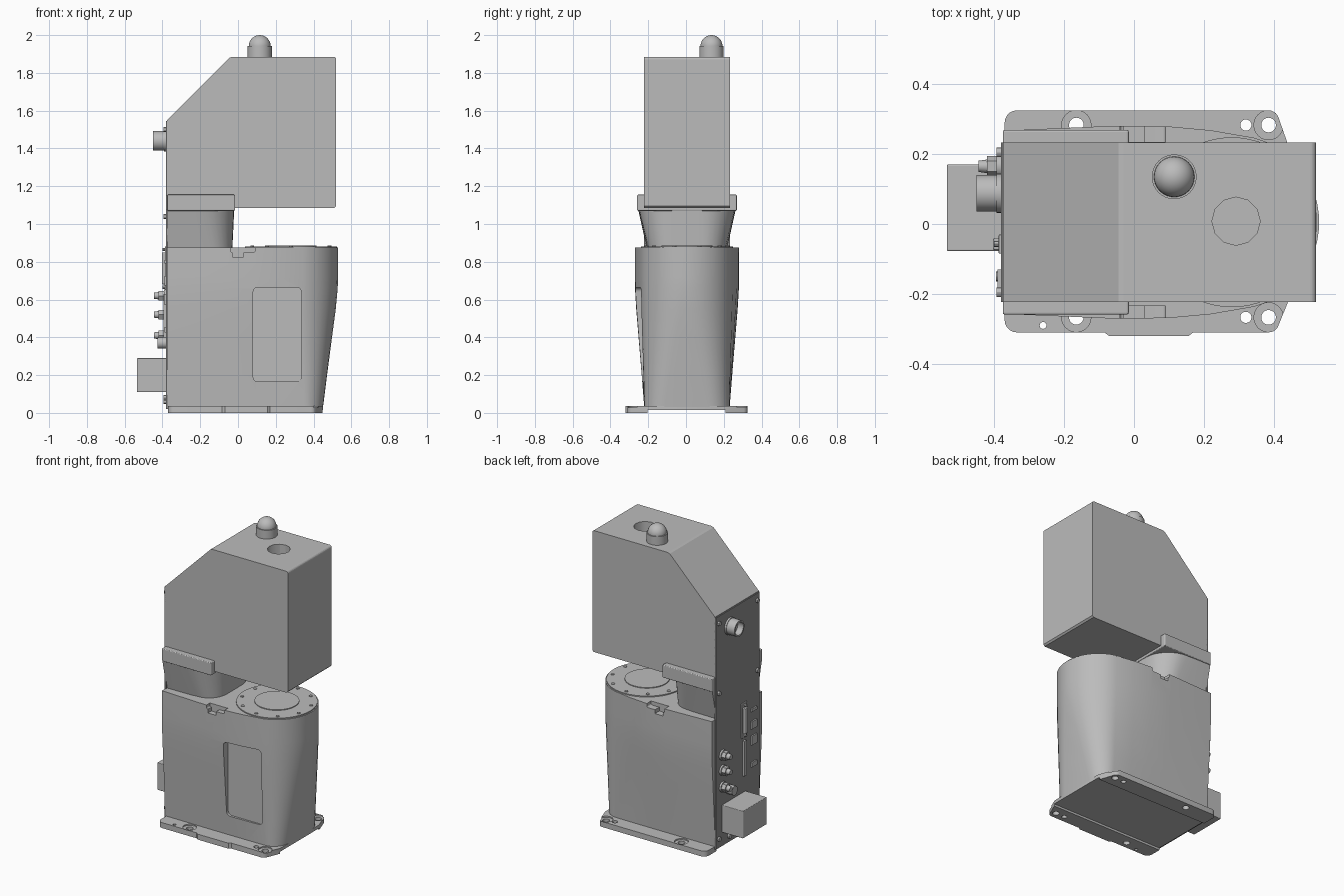
import bpy
import bmesh
from math import sin, cos, pi, radians
from mathutils import Matrix, Vector

if "Cube" in bpy.data.objects:
    bpy.data.objects.remove(bpy.data.objects["Cube"], do_unlink=True)

CY = 0.005  # centre line of the machine in y


def material(name, v):
    m = bpy.data.materials.new(name)
    m.use_nodes = True
    m.diffuse_color = (v, v, v, 1)
    m.node_tree.nodes["Principled BSDF"].inputs["Base Color"].default_value = (v, v, v, 1)
    return m


GREY = material("light grey", 0.5)
DARK = material("dark grey", 0.28)


def finish(name, bm, mat=GREY):
    bmesh.ops.recalc_face_normals(bm, faces=bm.faces[:])
    me = bpy.data.meshes.new(name)
    bm.to_mesh(me)
    bm.free()
    me.materials.append(mat)
    ob = bpy.data.objects.new(name, me)
    bpy.context.collection.objects.link(ob)
    return ob


def activate(ob):
    bpy.ops.object.select_all(action="DESELECT")
    ob.select_set(True)
    bpy.context.view_layer.objects.active = ob


def smooth(ob, angle=30):
    activate(ob)
    bpy.ops.object.shade_smooth_by_angle(angle=radians(angle))
    return ob


def loft(name, rings, mat=GREY):
    """Skin a stack of rings with equal point counts and cap both ends."""
    bm = bmesh.new()
    vs = [[bm.verts.new(p) for p in ring] for ring in rings]
    n = len(vs[0])
    for a, b in zip(vs, vs[1:]):
        for i in range(n):
            j = (i + 1) % n
            bm.faces.new((a[i], a[j], b[j], b[i]))
    bm.faces.new(vs[0])
    bm.faces.new(vs[-1])
    return finish(name, bm, mat)


def box(name, x, y, z, mat=GREY, bevel=0, axis=None):
    """Box from min/max pairs; bevel all edges or only those along an axis."""
    bm = bmesh.new()
    bmesh.ops.create_cube(bm, size=1)
    for v in bm.verts:
        v.co = Vector([p[0] + (c + 0.5) * (p[1] - p[0]) for c, p in zip(v.co, (x, y, z))])
    if bevel:
        edges = [e for e in bm.edges if axis is None
                 or abs((e.verts[0].co - e.verts[1].co).normalized()[axis]) > 0.9]
        bmesh.ops.bevel(bm, geom=edges, offset=bevel, segments=4, profile=0.5, affect="EDGES")
    return finish(name, bm, mat)


def rod(name, start, length, r, axis="Z", sides=32, mat=GREY, r2=None):
    """Cylinder from a start point; axis X runs towards -x."""
    bm = bmesh.new()
    bmesh.ops.create_cone(bm, cap_ends=True, segments=sides, radius1=r,
                          radius2=r if r2 is None else r2, depth=length,
                          matrix=Matrix.Translation((0, 0, length / 2)))
    if axis == "X":
        bm.transform(Matrix.Rotation(-pi / 2, 4, "Y"))
    bm.transform(Matrix.Translation(start))
    return smooth(finish(name, bm, mat))


def cut(ob, cutters):
    for c in cutters:
        c.hide_render = True
        m = ob.modifiers.new("cut", "BOOLEAN")
        m.operation, m.solver, m.object = "DIFFERENCE", "EXACT", c
        activate(ob)
        bpy.ops.object.modifier_apply(modifier=m.name)
        bpy.data.objects.remove(c, do_unlink=True)
    return ob


def mirrored(half):
    return half + [(x, -y) for x, y in reversed(half)]


def corner(cx, cy, rx, ry, a0=90, a1=0, n=8):
    return [(cx + rx * cos(radians(a0 + (a1 - a0) * i / n)),
             cy + ry * sin(radians(a0 + (a1 - a0) * i / n))) for i in range(n + 1)]


def at(outline, z):
    return [(x, y + CY, z) for x, y in outline]


def mix(a, b, t):
    return [(p[0] + (q[0] - p[0]) * t, p[1] + (q[1] - p[1]) * t) for p, q in zip(a, b)]


# Tapered lower body: rounded rectangle at the foot, round nose at the top
foot = mirrored([(-0.375, 0.224), (-0.05, 0.226), (0.1, 0.226), (0.22, 0.226)]
                + corner(0.35, 0.115, 0.1, 0.11))
head = mirrored([(-0.375, 0.262), (-0.05, 0.276), (0.1, 0.274), (0.22, 0.263)]
                + corner(0.28, 0, 0.25, 0.25, 75, 4))
levels = [(0.03, 0), (0.2, 0.27), (0.4, 0.6), (0.55, 0.85), (0.66, 0.98), (0.72, 1), (0.875, 1)]
body = loft("lower_body", [at(mix(foot, head, t), z) for z, t in levels])
cutters = [box("pocket_cutter", (0.08, 0.335), (-0.4, -0.216), (0.165, 0.665),
               bevel=0.025, axis=1)]
for s in (-1, 1):
    ys = sorted((s * 0.235, s * 0.4))
    cutters.append(box("notch_cutter", (-0.04, 0.09), ys, (0.85, 1), bevel=0.01, axis=1))
    cutters.append(box("notch_step_cutter", (-0.03, 0.03), ys, (0.825, 1)))
smooth(cut(body, cutters))

# Round joint cover on the body, with a raised hub and a screw ring
rod("joint_cover", (0.28, CY, 0.87), 0.012, 0.243, sides=64)
rod("joint_hub", (0.28, CY, 0.88), 0.007, 0.134, sides=48)
for i in range(10):
    a = 2 * pi * (i + 0.5) / 10
    rod("cover_screw", (0.28 + 0.215 * cos(a), CY + 0.215 * sin(a), 0.88), 0.006, 0.011, sides=10)

# Flared neck and the bracket holding the upper housing
neck_low = mirrored([(-0.375, 0.212), (-0.2, 0.21)] + corner(-0.15, 0.08, 0.12, 0.125))
neck_high = mirrored([(-0.375, 0.258), (-0.28, 0.258)] + corner(-0.2, 0.08, 0.18, 0.175))
smooth(loft("neck", [at(neck_low, 0.87), at(neck_high, 1.075)]))
box("bracket", (-0.375, -0.015), (-0.259, 0.269), (1.07, 1.155), bevel=0.006)

# Upper housing with a sloped rear and a round opening in the roof
side = ([(-0.375, 1.085), (0.51, 1.085), (0.52, 1.095)]
        + corner(0.505, 1.87, 0.015, 0.015, 0, 90, 4) + [(-0.03, 1.885), (-0.045, 1.88), (-0.375, 1.55)])
housing = loft("upper_housing", [[(x, y, z) for x, z in side] for y in (-0.223, 0.233)])
cut(housing, [rod("opening_cutter", (0.292, 0.008, 1.6), 0.5, 0.069, sides=12)])

# Signal lamp
rod("lamp_base", (0.115, 0.135, 1.88), 0.062, 0.064)
bm = bmesh.new()
bmesh.ops.create_uvsphere(bm, u_segments=32, v_segments=16, radius=0.058,
                          matrix=Matrix.Translation((0.115, 0.135, 1.942)))
smooth(finish("lamp_dome", bm))

# Mounting plate with chamfered nose, front lip, underside groove and bolt holes
plate = (corner(-0.335, 0.29, 0.035, 0.035, 180, 90, 5)
         + corner(0.385, 0.295, 0.03, 0.03, 90, 20, 5) + [(0.45, 0.2), (0.45, -0.2)]
         + corner(0.385, -0.28, 0.03, 0.03, -20, -90, 5)
         + [(0.17, -0.31), (0.155, -0.321), (-0.07, -0.321), (-0.085, -0.31)]
         + corner(-0.335, -0.275, 0.035, 0.035, -90, -180, 5))
base = loft("mounting_plate", [[(x, y, z) for x, y in plate] for z in (0, 0.036)])
cutters = [box("groove_cutter", (-1, 1), (-0.205, 0.21), (-0.1, 0.014)),
           rod("pin_cutter", (-0.26, -0.29, -0.1), 0.3, 0.01, sides=12)]
for y in (0.283, -0.267):
    for x, r in ((-0.165, 0.021), (0.385, 0.021), (0.32, 0.016)):
        cutters.append(rod("hole_cutter", (x, y, -0.1), 0.3, r, sides=20))
    for x in (-0.165, 0.385):
        cutters.append(rod("seat_cutter", (x, y, 0.028), 0.1, 0.042, sides=24))
smooth(cut(base, cutters))

# Rear panel with its corner screws
BACK = -0.381
box("rear_panel", (BACK, -0.37), (-0.223, 0.233), (0.02, 1.545), DARK)
for y in (-0.195, 0.205):
    for z in (0.08, 1.04, 1.5):
        rod("panel_screw", (BACK, y, z), 0.013, 0.014, "X", 12)

# Large round socket: collar, barrel and rim
rod("socket_collar", (BACK, 0.088, 1.44), 0.012, 0.056, "X")
barrel = rod("socket_barrel", (BACK, 0.088, 1.44), 0.07, 0.052, "X")
smooth(cut(barrel, [rod("bore_cutter", (-0.41, 0.088, 1.44), 0.1, 0.042, "X")]))

# Three small hose fittings with hexagonal nuts
for z in (0.62, 0.52, 0.41):
    rod("fitting_flange", (BACK, 0.165, z), 0.012, 0.034, "X")
    rod("fitting_nut", (-0.39, 0.165, z), 0.03, 0.03, "X", 6)
    rod("fitting_tip", (-0.415, 0.165, z), 0.03, 0.02, "X", r2=0.016)
rod("round_cap", (BACK, 0.1, 0.37), 0.045, 0.03, "X")

# Power box, connector strips and signal ports
box("power_box", (-0.535, -0.37), (-0.077, 0.17), (0.11, 0.29), bevel=0.004)
box("connector_plate", (-0.387, -0.37), (-0.085, -0.03), (0.65, 0.88), bevel=0.003)
box("connector_shell", (-0.403, -0.38), (-0.075, -0.04), (0.68, 0.85), bevel=0.005)
box("terminal_strip", (-0.394, -0.37), (-0.07, -0.045), (0.4, 0.63))
for z, h in ((0.8, 0.02), (0.7, 0.05), (0.6, 0.06), (0.44, 0.03)):
    box("signal_port", (-0.39, -0.37), (-0.185, -0.13), (z - h / 2, z + h / 2))
for z in (0.665, 0.865):
    rod("connector_screw", (BACK, -0.057, z), 0.02, 0.009, "X", 8)
for y in (-0.15, 0.0, 0.1):
    rod("lower_screw", (BACK, y, 0.06), 0.014, 0.014, "X", 12)
